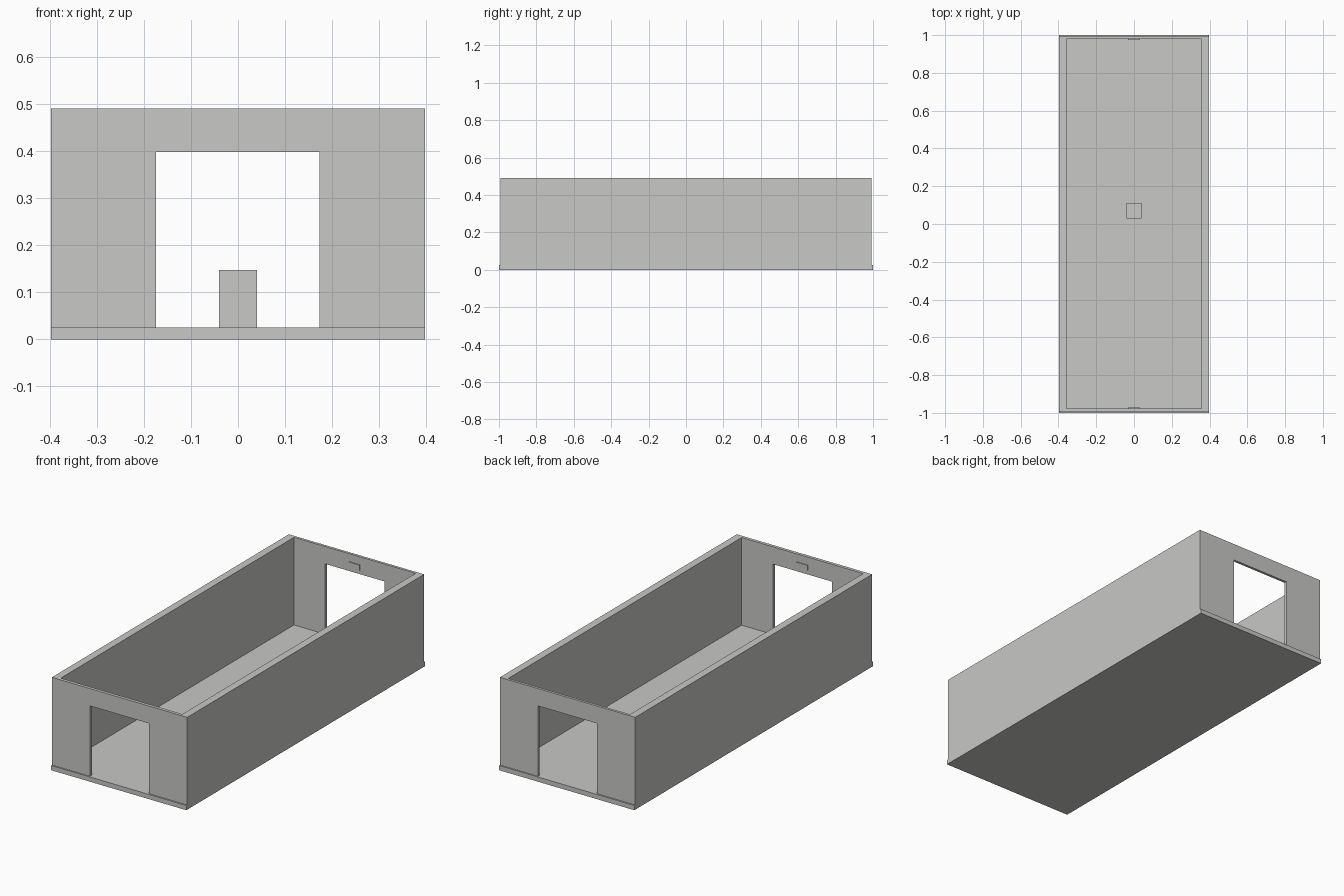
import bpy

if "Cube" in bpy.data.objects:
    bpy.data.objects.remove(bpy.data.objects["Cube"])

stone = bpy.data.materials.new("light_grey")
stone.diffuse_color = (0.58, 0.58, 0.565, 1)
stone.use_nodes = True
stone.node_tree.nodes["Principled BSDF"].inputs["Base Color"].default_value = stone.diffuse_color


def box(name, lo, hi):
    """Axis-aligned box between two corners."""
    centre = [(a + b) / 2 for a, b in zip(lo, hi)]
    bpy.ops.mesh.primitive_cube_add(size=1, location=centre)
    ob = bpy.context.object
    ob.name = name
    ob.scale = [b - a for a, b in zip(lo, hi)]
    bpy.ops.object.transform_apply(location=True, rotation=False, scale=True)
    ob.data.materials.append(stone)
    return ob


def cut(target, cutter):
    """Subtract a hidden helper from a part, then remove the helper."""
    cutter.hide_render = True
    mod = target.modifiers.new("cut", 'BOOLEAN')
    mod.operation = 'DIFFERENCE'
    mod.solver = 'EXACT'
    mod.object = cutter
    bpy.context.view_layer.objects.active = target
    bpy.ops.object.modifier_apply(modifier=mod.name)
    bpy.data.objects.remove(cutter)


W, FLOOR, TOP = 0.397, 0.025, 0.49

# Floor slab, slightly longer than the walls
box("floor", (-W, -1, 0), (W, 1, FLOOR))

# Roofless wall ring with a doorway at both ends
walls = box("walls", (-W, -0.993, FLOOR), (W, 0.993, TOP))
cut(walls, box("room_cutter", (-0.357, -0.976, -0.1), (0.357, 0.979, 0.6)))
cut(walls, box("door_cutter", (-0.174, -1.2, -0.1), (0.173, 1.2, 0.398)))

# Pedestal near the middle of the room
box("pedestal", (-0.04, 0.03, FLOOR), (0.04, 0.11, 0.147))

# Small plates above each doorway, on the inside
box("front_plate", (-0.033, -0.98, 0.42), (0.031, -0.971, 0.448))
box("back_plate", (-0.033, 0.974, 0.42), (0.031, 0.983, 0.448))
